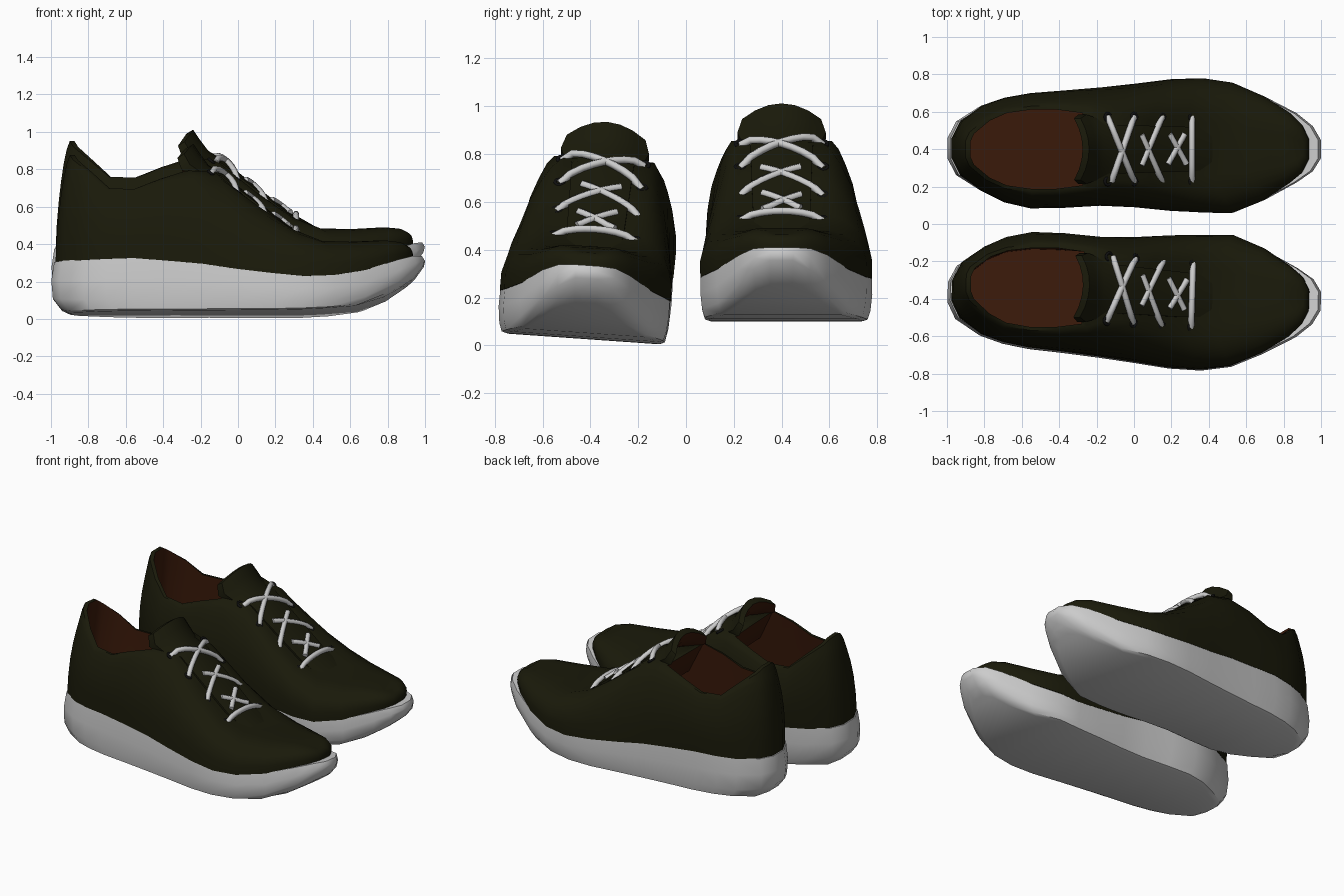
import bpy, bmesh, math
from mathutils import Matrix, Vector

if "Cube" in bpy.data.objects:
    bpy.data.objects.remove(bpy.data.objects["Cube"])


def material(name, rgb):
    m = bpy.data.materials.new(name)
    m.diffuse_color = (*rgb, 1)
    m.use_nodes = True
    m.node_tree.nodes["Principled BSDF"].inputs["Base Color"].default_value = m.diffuse_color
    return m


OLIVE = material("olive", (0.010, 0.010, 0.003))
BROWN = material("brown", (0.042, 0.010, 0.003))
BLACK = material("black", (0.005, 0.005, 0.005))

# stations heel to toe: x, outer y, inner y | rim x, rim half width, rim z | bulge
STATIONS = [
    (-.985, .06, -.05, -.90, .045, .85, 1.4),
    (-.94, .15, -.14, -.88, .09, .82, 1.4),
    (-.82, .235, -.225, -.79, .165, .745, 1.5),
    (-.70, .275, -.285, -.69, .21, .66, 1.55),
    (-.56, .30, -.318, -.55, .23, .655, 1.6),
    (-.38, .315, -.315, -.40, .23, .71, 1.6),
    (-.18, .335, -.305, -.25, .21, .755, 1.5),
    (0, .355, -.315, -.12, .165, .75, 1.5),
    (.20, .38, -.335, .08, .155, .59, 1.6),
    (.37, .385, -.343, .26, .15, .455, 1.8),
    (.53, .36, -.345, .42, .14, .385, 2),
    (.70, .285, -.275, .60, .12, .38, 2),
    (.84, .195, -.18, .78, .09, .39, 2),
    (.91, .125, -.12, .86, .06, .383, 2),
    (.945, .05, -.05, .89, .025, .365, 2),
]
N = len(STATIONS)
SOLE_TOP = [(-1, .275), (-.55, .285), (-.2, .255), (.1, .208), (.4, .18),
            (.6, .195), (.7, .222), (.8, .258), (.9, .293), (.96, .31)]
SOLE_BOTTOM = [(-1, .03), (-.9, 0), (.3, 0), (.55, .015), (.72, .04), (.93, .17), (1, .25)]
RIM_Z = [(s[3], s[5]) for s in STATIONS[6:]]


def interp(pts, x):
    if x <= pts[0][0]:
        return pts[0][1]
    for (a, u), (b, v) in zip(pts, pts[1:]):
        if x <= b:
            return u + (v - u) * (x - a) / (b - a)
    return pts[-1][1]


def make(name, verts, faces, mats, M, brown=()):
    me = bpy.data.meshes.new(name)
    me.from_pydata([M @ Vector(v) for v in verts], [], faces)
    for m in mats:
        me.materials.append(m)
    for i in brown:
        me.polygons[i].material_index = 1
    bm = bmesh.new()
    bm.from_mesh(me)
    bmesh.ops.recalc_face_normals(bm, faces=bm.faces)
    bm.to_mesh(me)
    bm.free()
    ob = bpy.data.objects.new(name, me)
    bpy.context.collection.objects.link(ob)
    bpy.ops.object.select_all(action='DESELECT')
    ob.select_set(True)
    bpy.context.view_layer.objects.active = ob
    bpy.ops.object.shade_smooth_by_angle(angle=math.radians(42))
    return ob


def rings_to_faces(rows, n):
    return [(r * n + i, r * n + (i + 1) % n, (r + 1) * n + (i + 1) % n, (r + 1) * n + i)
            for r in range(rows - 1) for i in range(n)]


def around():
    # outer side heel to toe, then inner side back to heel
    return [(s, 1) for s in STATIONS] + [(s, -1) for s in reversed(STATIONS)]


def sole(tag, M):
    n, verts = 2 * N, []
    # per ring: length scale, width scale, height fraction
    for sx, sy, f in [(.90, .88, 0), (.945, .935, .03), (.992, .965, .22), (1, .985, .6), (.985, .98, 1)]:
        for s, side in around():
            x = s[0] + max(0, s[0] - .7) * .22 - (.012 if s[0] < -.9 else 0)
            x, y = x * sx, (s[1] if side > 0 else s[2]) * sy
            zb, zt = interp(SOLE_BOTTOM, x), interp(SOLE_TOP, x)
            verts.append((x, y, zb + (zt - zb) * f))
    faces = rings_to_faces(5, n)
    for k in (0, 4 * n):
        faces += [(k + i, k + i + 1, k + n - 2 - i, k + n - 1 - i) for i in range(N - 1)]
    make(tag + "_sole", verts, faces, [], M)


def upper(tag, M):
    n, rows, verts = 2 * N, 7, []
    for r in range(rows):
        t = r / (rows - 1)
        for s, side in around():
            h, v = t ** s[6], 1 - (1 - t) ** s[6]
            bx, by = s[0] * .99, (s[1] if side > 0 else s[2]) * .985
            bz = interp(SOLE_TOP, s[0]) - .004
            y = by + (side * s[4] - by) * h + side * .012 * math.sin(math.pi * min(1, t * 1.4))
            verts.append((bx + (s[3] - bx) * h, y, bz + (s[5] - bz) * v))
    faces = rings_to_faces(rows, n)
    faces += [(i, i + 1, n - 2 - i, n - 1 - i) for i in range(N - 1)]
    k = (rows - 1) * n
    # top of the vamp and toe
    faces += [(k + i, k + i + 1, k + n - 2 - i, k + n - 1 - i) for i in range(6, N - 1)]
    # collar edge and lining, with the front wall running in under the vamp
    loop = [k + i for i in list(range(n - 7, n)) + list(range(7))]
    first, m, lining = loop, len(loop), []
    for scale, f, reach in [(.92, 0, 0), (.97, .5, .1), (1.0, 1, .4)]:
        new = []
        for i, j in enumerate(first):
            x, y, z = verts[j]
            new.append(len(verts))
            verts.append((-.57 + (x + .57) * scale + (reach if i in (0, m - 1) else 0),
                          y * scale, z + (.31 - z) * f))
        for j in range(m):
            if f:
                lining.append(len(faces))
            faces.append((loop[j], loop[(j + 1) % m], new[(j + 1) % m], new[j]))
        loop = new
    lining.append(len(faces))
    faces.append(tuple(loop))
    make(tag + "_upper", verts, faces, [OLIVE, BROWN], M, lining)


def tongue(tag, M):
    # centre line: x, z, half width, sag at the sides, thickness
    path = [(.42, .375, .11, .01, .02), (.28, .455, .12, .01, .03), (.1, .59, .125, .01, .03),
            (-.08, .735, .13, .015, .03), (-.16, .785, .165, .05, .04),
            (-.205, .845, .185, .07, .045), (-.24, .897, .165, .065, .035)]
    w, verts = 7, []
    for x, z, hw, sag, th in path:
        for front in (1, 0):
            for i in range(w):
                u = (i / (w - 1) * 2 - 1) * (1 if front else -1)
                back = 0 if front else th
                verts.append((x - sag * .7 * u * u - back, hw * u, z + .015 - sag * u * u - back * .6))
    n = 2 * w
    faces = rings_to_faces(len(path), n)
    brown = [i for i in range(len(faces)) if w <= i % n < n - 1 and i // n >= 3]
    k = (len(path) - 1) * n
    for b in (0, k):
        faces += [(b + i, b + i + 1, b + n - 2 - i, b + n - 1 - i) for i in range(w - 1)]
    make(tag + "_tongue", verts, faces, [OLIVE, BROWN], M, brown)


def laces(tag, M):
    cu = bpy.data.curves.new(tag + "_laces", 'CURVE')
    cu.dimensions = '3D'
    cu.bevel_depth = .017
    cu.bevel_resolution = 1
    cu.use_fill_caps = True
    eyes, e = (-.14, 0, .15, .31), .172
    runs = [(eyes[0], e, eyes[1], -e), (eyes[1], e, eyes[0] + .02, -e),
            (eyes[1] + .04, e * .45, eyes[2], -e), (eyes[2], e, eyes[1] + .04, -e * .5),
            (.19, .08, .28, -.08), (.27, .08, .18, -.08), (eyes[3], e, eyes[3], -e)]
    for x0, y0, x1, y1 in runs:
        sp = cu.splines.new('POLY')
        sp.points.add(8)
        lift = .055 if x0 + x1 < .05 else .042
        for i in range(9):
            t = i / 8
            x, y = x0 + (x1 - x0) * t, y0 + (y1 - y0) * t
            z = interp(RIM_Z, x) - .013 + lift * max(0, 1 - (y / e) ** 2) ** .6
            sp.points[i].co = (*(M @ Vector((x, y, z))), 1)
        sp.use_smooth = True
    ob = bpy.data.objects.new(tag + "_laces", cu)
    bpy.context.collection.objects.link(ob)
    for x in eyes:
        for side in (1, -1):
            p = M @ Vector((x, side * e, interp(RIM_Z, x) - .008))
            bpy.ops.mesh.primitive_torus_add(major_radius=.02, minor_radius=.008, major_segments=12,
                                             minor_segments=6, location=p, rotation=(0, math.radians(38), 0))
            bpy.context.object.name = tag + "_eyelet"
            bpy.context.object.data.materials.append(BLACK)
            bpy.ops.object.shade_smooth()


# one shoe upright, its mirror image slightly turned, rolled and lower
left = Matrix.Translation((0, .4, .1))
right = (Matrix.Translation((0, -.402, .025)) @ Matrix.Rotation(math.radians(-1.8), 4, 'Z')
         @ Matrix.Rotation(math.radians(-4), 4, 'X') @ Matrix.Diagonal((1, -1, 1, 1)))
for tag, M in (("left_shoe", left), ("right_shoe", right)):
    sole(tag, M)
    upper(tag, M)
    tongue(tag, M)
    laces(tag, M)
